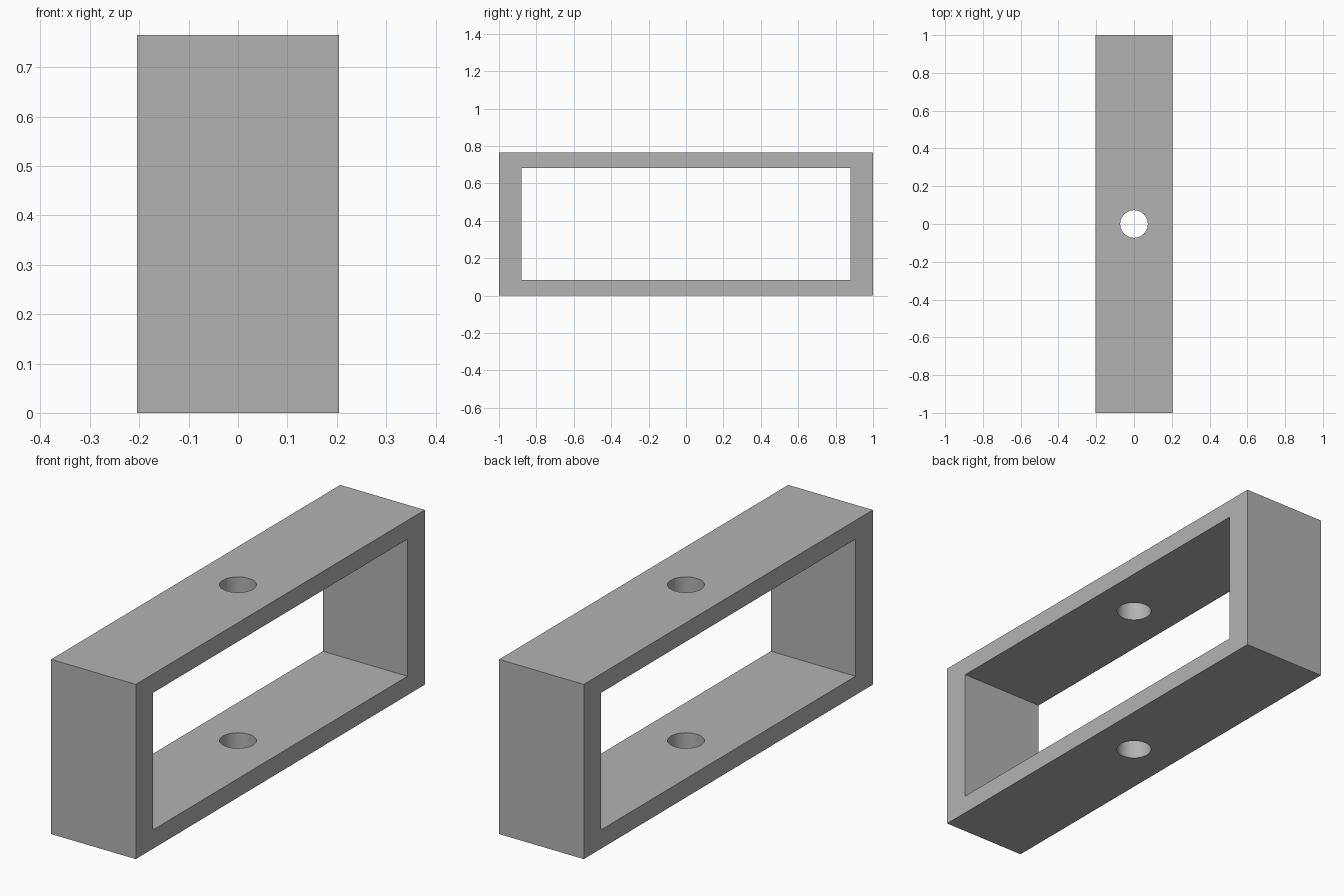
import bpy
import math

cube = bpy.data.objects.get("Cube")
if cube:
    bpy.data.objects.remove(cube, do_unlink=True)

WIDTH, LENGTH, HEIGHT = 0.41, 2.0, 0.765
WINDOW_LENGTH, WINDOW_HEIGHT = 1.76, 0.6
HOLE_RADIUS = 0.073
MIDDLE = (0, 0, HEIGHT / 2)

grey = bpy.data.materials.new("plain grey")
grey.use_nodes = True
grey.diffuse_color = (0.45, 0.45, 0.45, 1)
grey.node_tree.nodes["Principled BSDF"].inputs["Base Color"].default_value = grey.diffuse_color


def box(name, size):
    bpy.ops.mesh.primitive_cube_add(size=1, location=MIDDLE)
    obj = bpy.context.object
    obj.name = name
    obj.scale = size
    bpy.ops.object.transform_apply(location=False, rotation=False, scale=True)
    obj.data.materials.append(grey)
    return obj


# Solid block that becomes the frame
frame = box("rectangular_frame", (WIDTH, LENGTH, HEIGHT))

# Window opening through the sides
window = box("window_cutter", (WIDTH * 2, WINDOW_LENGTH, WINDOW_HEIGHT))

# Round hole through the top and bottom bars
bpy.ops.mesh.primitive_cylinder_add(vertices=64, radius=HOLE_RADIUS,
                                    depth=HEIGHT * 2, location=MIDDLE)
hole = bpy.context.object
hole.name = "hole_cutter"
hole.data.materials.append(grey)

# Cut both openings, then discard the cutters
bpy.ops.object.select_all(action="DESELECT")
frame.select_set(True)
bpy.context.view_layer.objects.active = frame
for cutter in (window, hole):
    cutter.hide_render = True
    cut = frame.modifiers.new(cutter.name, "BOOLEAN")
    cut.operation = "DIFFERENCE"
    cut.solver = "EXACT"
    cut.object = cutter
    bpy.ops.object.modifier_apply(modifier=cut.name)
    bpy.data.objects.remove(cutter, do_unlink=True)

# Smooth hole walls, crisp edges
bpy.ops.object.shade_smooth_by_angle(angle=math.radians(30))
